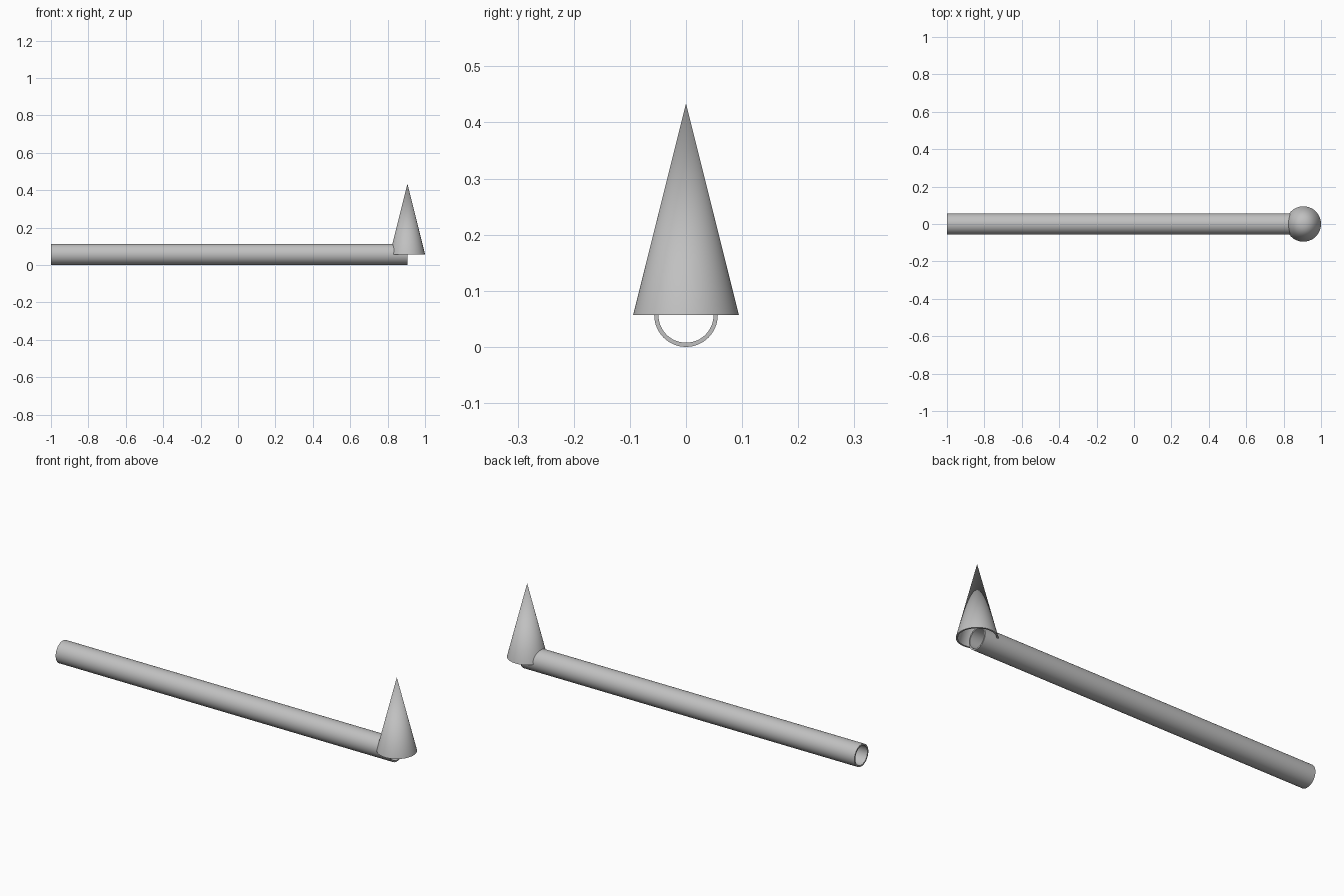
import bpy
import math
from mathutils import Matrix

cube = bpy.data.objects.get("Cube")
if cube:
    bpy.data.objects.remove(cube, do_unlink=True)

PIPE_R = 0.0566
PIPE_WALL = 0.0075
CONE_R = 0.0943
CONE_H = 4 * CONE_R
CONE_WALL = 0.008
CONE_X = 1 - CONE_R

grey = bpy.data.materials.new("plain_grey")
grey.use_nodes = True
colour = (0.53, 0.53, 0.53, 1)
grey.diffuse_color = colour
bsdf = next(n for n in grey.node_tree.nodes if n.type == "BSDF_PRINCIPLED")
bsdf.inputs["Base Color"].default_value = colour


def lathe(name, profile, matrix, closed, steps=96):
    """Spin an (radius, height) profile about the local z axis."""
    verts, faces, rings = [], [], []
    for r, h in profile:
        n = 1 if r == 0 else steps
        rings.append([len(verts) + i % n for i in range(steps)])
        verts += [(r * math.cos(math.tau * i / steps),
                   r * math.sin(math.tau * i / steps), h) for i in range(n)]
    pairs = list(zip(rings, rings[1:] + rings[:1]))
    for a, b in pairs if closed else pairs[:-1]:
        for i in range(steps):
            j = (i + 1) % steps
            faces.append(list(dict.fromkeys((a[i], a[j], b[j], b[i]))))
    mesh = bpy.data.meshes.new(name)
    mesh.from_pydata(verts, [], faces)
    mesh.transform(matrix)
    mesh.materials.append(grey)
    obj = bpy.data.objects.new(name, mesh)
    bpy.context.collection.objects.link(obj)
    bpy.ops.object.select_all(action="DESELECT")
    obj.select_set(True)
    bpy.context.view_layer.objects.active = obj
    bpy.ops.object.shade_smooth_by_angle(angle=math.radians(30))
    return obj


# Long open tube lying along x, ending under the cone tip
length = CONE_X + 1
inner = PIPE_R - PIPE_WALL
lathe("pipe",
      [(PIPE_R, 0), (PIPE_R, length), (inner, length), (inner, 0)],
      Matrix.Translation((-1, 0, PIPE_R)) @ Matrix.Rotation(math.pi / 2, 4, "Y"),
      closed=True)

# Hollow upright cone, open at the bottom
lathe("cone_cap",
      [(0, CONE_H - 4 * CONE_WALL), (CONE_R - CONE_WALL, 0), (CONE_R, 0), (0, CONE_H)],
      Matrix.Translation((CONE_X, 0, PIPE_R)),
      closed=False)
